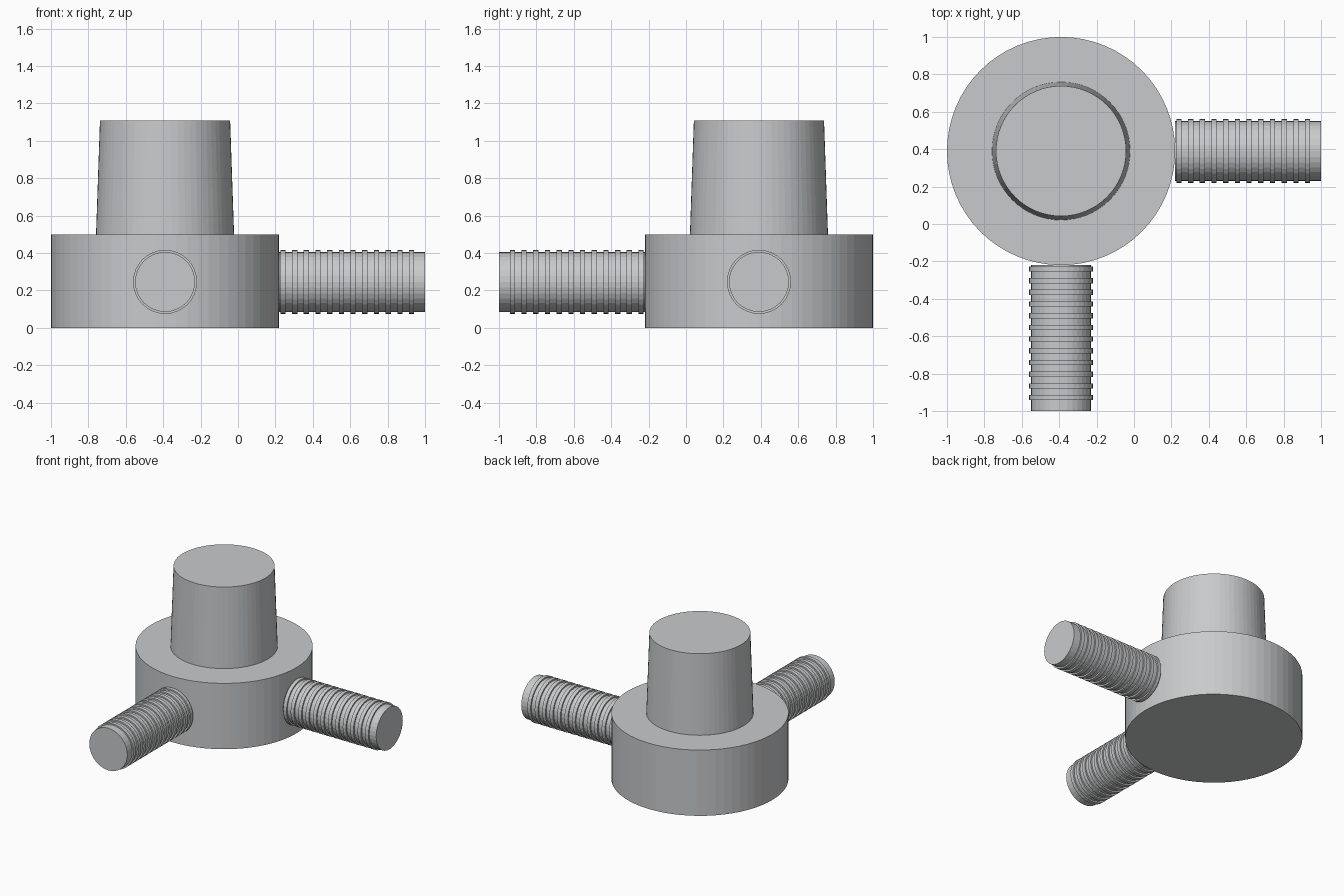
import bpy, math
from mathutils import Matrix, Vector

if "Cube" in bpy.data.objects:
    bpy.data.objects.remove(bpy.data.objects["Cube"])

CX, CY = -0.39, 0.39      # shared axis of the round body
PIPE_Z = 0.246

grey = bpy.data.materials.new("light_grey")
grey.diffuse_color = (0.58, 0.59, 0.60, 1)
grey.use_nodes = True
grey.node_tree.nodes["Principled BSDF"].inputs["Base Color"].default_value = grey.diffuse_color


def lathe(name, profile, segs, matrix):
    """Revolve (radius, height) points around local z, with flat end caps."""
    verts, faces = [], []
    for r, h in profile:
        for i in range(segs):
            a = 2 * math.pi * i / segs
            verts.append(matrix @ Vector((r * math.cos(a), r * math.sin(a), h)))
    for k in range(len(profile) - 1):
        for i in range(segs):
            j = (i + 1) % segs
            faces.append((k * segs + i, k * segs + j,
                          (k + 1) * segs + j, (k + 1) * segs + i))
    faces.append(tuple(reversed(range(segs))))
    last = (len(profile) - 1) * segs
    faces.append(tuple(range(last, last + segs)))
    mesh = bpy.data.meshes.new(name)
    mesh.from_pydata(verts, [], faces)
    mesh.materials.append(grey)
    obj = bpy.data.objects.new(name, mesh)
    bpy.context.collection.objects.link(obj)
    return obj


# Round body and tapered upper plug
axis = Matrix.Translation((CX, CY, 0))
lathe("round_body", [(0.61, 0), (0.61, 0.5)], 64, axis)
lathe("tapered_plug", [(0.369, 0.5), (0.348, 1.11)], 64, axis)

# Ridged pipe profile: core with evenly spaced raised rings
CORE, RING = 0.160, 0.171
START, END, PITCH, HALF = 0.608, 1.39, 0.0625, 0.014
profile = [(CORE, START)]
for k in range(12):
    c = 1.318 - PITCH * (11 - k)
    profile += [(CORE, c - HALF), (RING, c - HALF), (RING, c + HALF), (CORE, c + HALF)]
profile.append((CORE, END))

# Two pipes, one to the right and one to the front
base = Matrix.Translation((CX, CY, PIPE_Z))
lathe("right_pipe", profile, 32, base @ Matrix.Rotation(math.pi / 2, 4, 'Y'))
lathe("front_pipe", profile, 32, base @ Matrix.Rotation(math.pi / 2, 4, 'X'))
